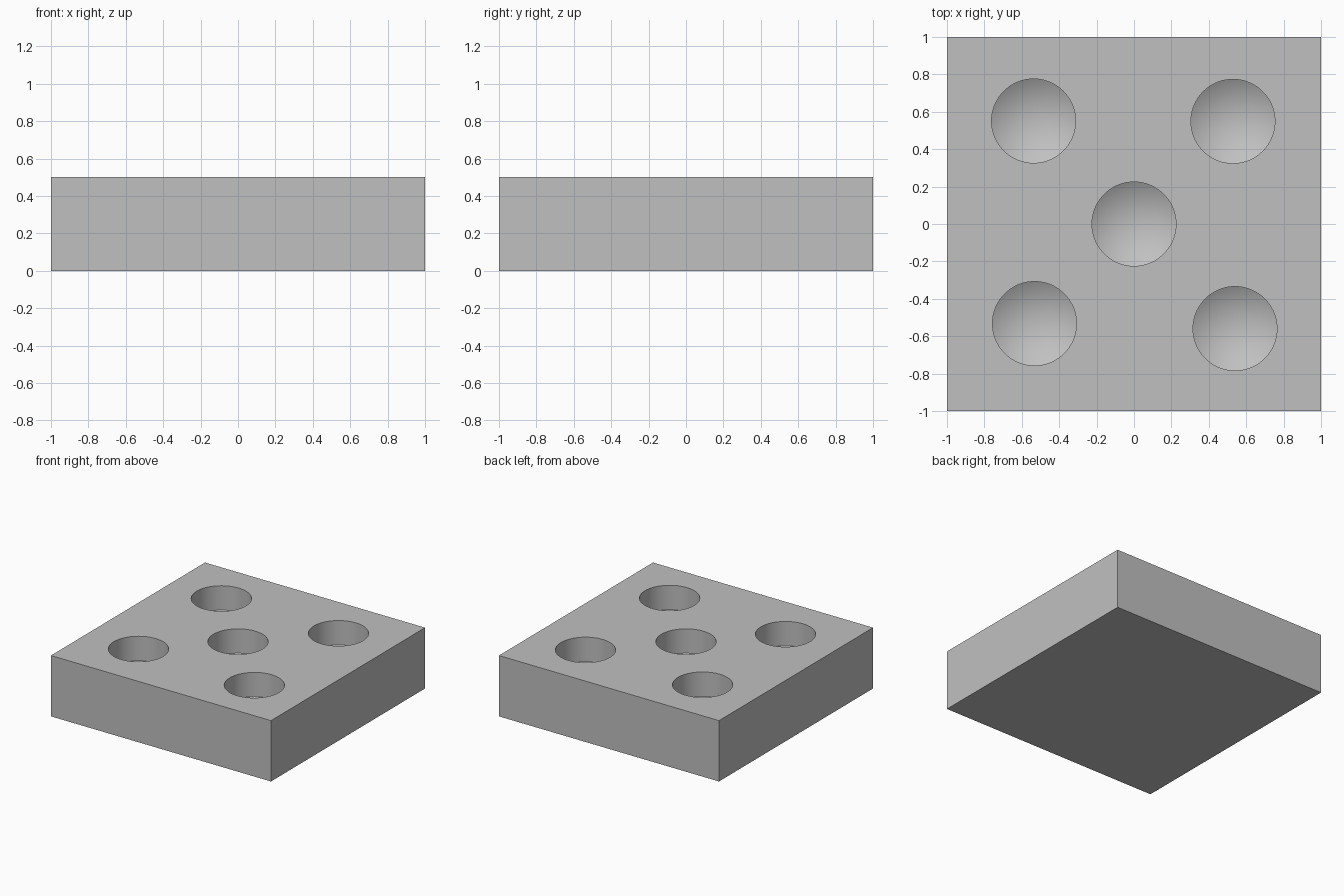
import bpy
import math

if "Cube" in bpy.data.objects:
    bpy.data.objects.remove(bpy.data.objects["Cube"], do_unlink=True)

HEIGHT = 0.5
RADIUS = 0.2245
WALL_DEPTH = 0.2
TIP_DEPTH = RADIUS / math.tan(math.radians(59))  # drill-point cone
CENTRES = [(0, 0), (-0.537, 0.551), (0.529, 0.549), (-0.532, -0.532), (0.54, -0.559)]

grey = bpy.data.materials.new("light grey")
grey.use_nodes = True
colour = (0.53, 0.53, 0.53, 1)
grey.diffuse_color = colour
grey.node_tree.nodes["Principled BSDF"].inputs["Base Color"].default_value = colour


def drill_cutter(x, y, sides=72):
    """Closed cylinder with a pointed lower end."""
    verts, faces = [], []
    for z in (HEIGHT + 0.1, HEIGHT - WALL_DEPTH):
        for i in range(sides):
            a = math.tau * i / sides
            verts.append((x + RADIUS * math.cos(a), y + RADIUS * math.sin(a), z))
    verts.append((x, y, HEIGHT - WALL_DEPTH - TIP_DEPTH))
    tip = len(verts) - 1
    faces.append(range(sides))
    for i in range(sides):
        j = (i + 1) % sides
        faces.append((i, i + sides, j + sides, j))
        faces.append((i + sides, tip, j + sides))
    mesh = bpy.data.meshes.new("drill_cutter")
    mesh.from_pydata(verts, [], [tuple(f) for f in faces])
    mesh.materials.append(grey)
    cutter = bpy.data.objects.new("drill_cutter", mesh)
    cutter.hide_render = True
    bpy.context.collection.objects.link(cutter)
    return cutter


# Square block
bpy.ops.mesh.primitive_cube_add(size=1, location=(0, 0, HEIGHT / 2))
block = bpy.context.object
block.name = "drilled_block"
block.scale = (2, 2, HEIGHT)
bpy.ops.object.transform_apply(location=True, rotation=False, scale=True)
block.data.materials.append(grey)

# Five blind holes with conical bottoms
for x, y in CENTRES:
    cutter = drill_cutter(x, y)
    mod = block.modifiers.new("hole", "BOOLEAN")
    mod.operation = "DIFFERENCE"
    mod.solver = "EXACT"
    mod.object = cutter
    bpy.ops.object.modifier_apply(modifier=mod.name)
    bpy.data.objects.remove(cutter, do_unlink=True)

bpy.ops.object.shade_smooth_by_angle(angle=math.radians(30))
